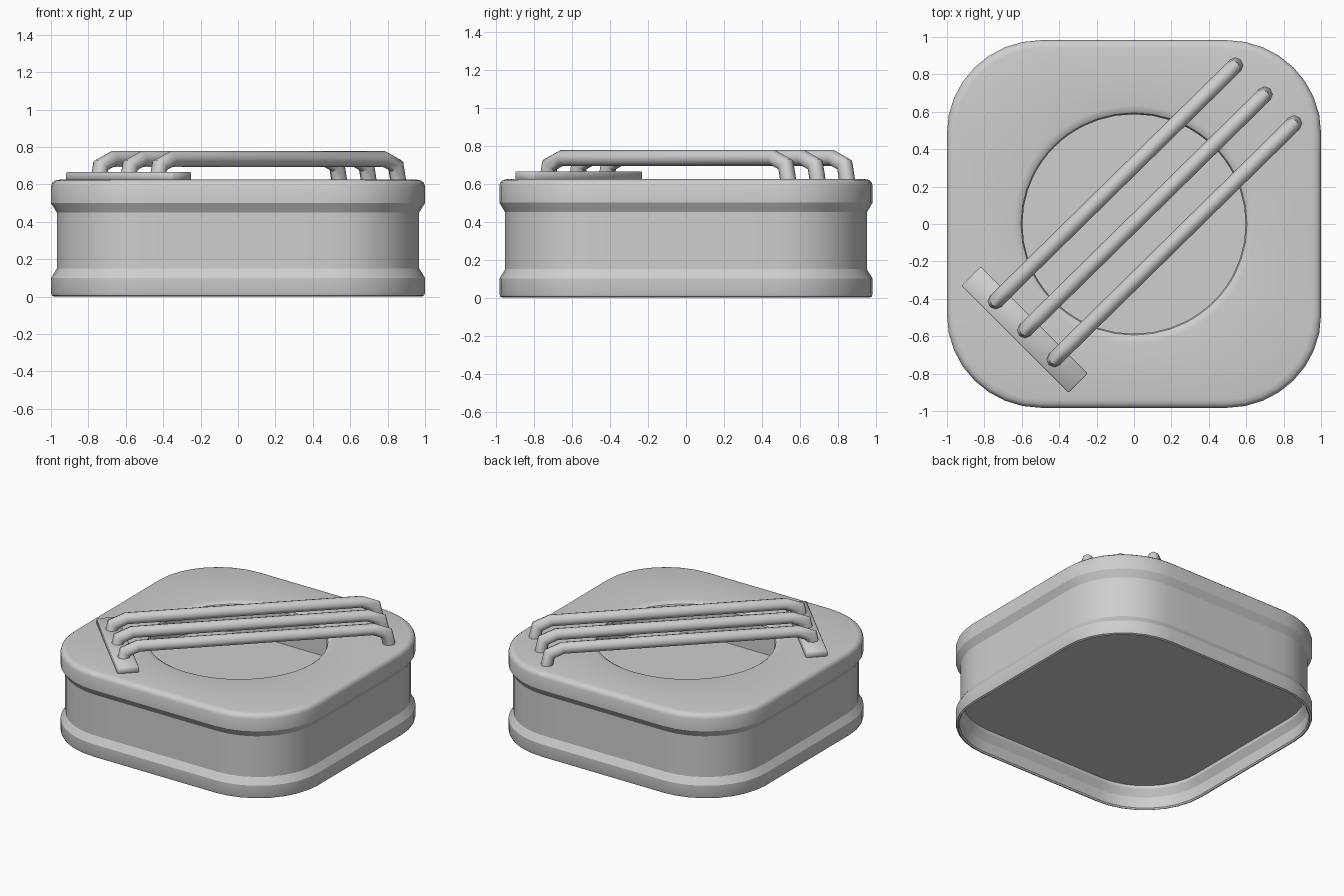
import bpy, bmesh, math
from mathutils import Vector

if "Cube" in bpy.data.objects:
    bpy.data.objects.remove(bpy.data.objects["Cube"])

grey = bpy.data.materials.new("plain_grey")
grey.diffuse_color = (0.62, 0.62, 0.62, 1)
grey.use_nodes = True
grey.node_tree.nodes["Principled BSDF"].inputs["Base Color"].default_value = grey.diffuse_color
Y_SCALE = 0.983


def finish(name, bm, angle=50):
    bmesh.ops.recalc_face_normals(bm, faces=bm.faces[:])
    me = bpy.data.meshes.new(name)
    bm.to_mesh(me)
    bm.free()
    ob = bpy.data.objects.new(name, me)
    bpy.context.collection.objects.link(ob)
    me.materials.append(grey)
    bpy.ops.object.select_all(action='DESELECT')
    ob.select_set(True)
    bpy.context.view_layer.objects.active = ob
    bpy.ops.object.shade_smooth_by_angle(angle=math.radians(angle))
    return ob


def rounded_square(half, z, steps=8, core=0.495):
    """Rounded square outline, slightly shorter in y."""
    pts, r = [], half - core
    for q, (sx, sy) in enumerate(((1, 1), (-1, 1), (-1, -1), (1, -1))):
        a0 = q * math.pi / 2
        arc = [Vector((sx * core + r * math.cos(a), sy * core + r * math.sin(a)))
               for a in (a0 + i * math.pi / 2 / steps for i in range(steps + 1))]
        # points along the straight side that follows the corner
        d = Vector((math.cos(a0 + math.pi), math.sin(a0 + math.pi)))
        pts += arc + [arc[-1] + d * (2 * core * i / 6) for i in range(1, 6)]
    return [Vector((p.x, p.y * Y_SCALE, z)) for p in pts]


def opening(r, z):
    """Round opening whose points share the directions of the outline."""
    angles = [math.atan2(p.y, p.x) for p in rounded_square(1, 0)]
    return [Vector((r * math.cos(a), r * math.sin(a) * Y_SCALE, z)) for a in angles]


def loft(bm, rings, closed=False):
    vs = [[bm.verts.new(p) for p in ring] for ring in rings]
    n = len(vs[0])
    pairs = list(zip(vs, vs[1:])) + ([(vs[-1], vs[0])] if closed else [])
    for a, b in pairs:
        for i in range(n):
            j = (i + 1) % n
            bm.faces.new((a[i], a[j], b[j], b[i]))
    return vs


# body: thin waisted shell with a round opening in the top
outer = [(0.982, 0), (0.995, 0.006), (1, 0.02), (1, 0.1),
         (0.969, 0.15), (0.969, 0.45),
         (1, 0.5), (1, 0.59), (0.994, 0.608), (0.98, 0.62), (0.955, 0.625)]
hole = [(0.645, 0.625), (0.62, 0.621), (0.604, 0.611), (0.597, 0.595), (0.597, 0.59)]
inner = [(0.955, 0.597), (0.974, 0.585), (0.974, 0.508), (0.943, 0.458),
         (0.943, 0.142), (0.974, 0.092), (0.974, 0.01)]
rings = [rounded_square(h, z) for h, z in outer]
rings += [opening(r, z) for r, z in hole]
rings += [rounded_square(h, z) for h, z in inner]
bm = bmesh.new()
loft(bm, rings, closed=True)
finish("body_shell", bm, 31)

# floor panel inside the shell
bm = bmesh.new()
bm.faces.new([bm.verts.new(p) for p in rounded_square(0.945, 0.165)])
finish("floor_panel", bm, 30)

# mounting plate under the near feet of the bars
bm = bmesh.new()
bmesh.ops.create_cube(bm, size=1)
for p in bm.verts:
    p.co = Vector((p.co.x * 0.81, p.co.y * 0.146, p.co.z * 0.045))
bmesh.ops.bevel(bm, geom=bm.edges[:], offset=0.006, segments=1, affect='EDGES')
plate = finish("mounting_plate", bm, 60)
plate.location = (-0.585, -0.565, 0.643)
plate.rotation_euler.z = -math.pi / 4

# three bent bars across the opening
along = Vector((1, 1, 0)).normalized()
across = Vector((1, -1, 0)).normalized()
for k in (-1, 0, 1):
    near = Vector((-0.587 + 0.1575 * k, -0.573 - 0.155 * k, 0))
    far = Vector((0.697 + 0.1575 * k, 0.691 - 0.155 * k, 0))
    path = []
    for foot, s in ((near, 1), (far, -1)):
        leg = [foot + along * s * d + Vector((0, 0, z))
               for d, z in ((-0.005, 0.61), (0.015, 0.7), (0.105, 0.736))]
        path += leg if s == 1 else leg[::-1]
    bm = bmesh.new()
    rings = []
    for i, p in enumerate(path):
        t_in = (p - path[max(i - 1, 0)]).normalized()
        t_out = (path[min(i + 1, 5)] - p).normalized()
        t = (t_in + t_out).normalized()
        up = across.cross(t)
        stretch = 1 / max(t.dot(t_out if i < 5 else t_in), 0.7)
        rings.append([p + 0.042 * (math.cos(a) * across + stretch * math.sin(a) * up)
                      for a in (math.tau * j / 8 for j in range(8))])
    v = loft(bm, rings)
    bm.faces.new(v[0])
    bm.faces.new(v[-1])
    finish(f"guard_bar_{k + 2}", bm, 50)
